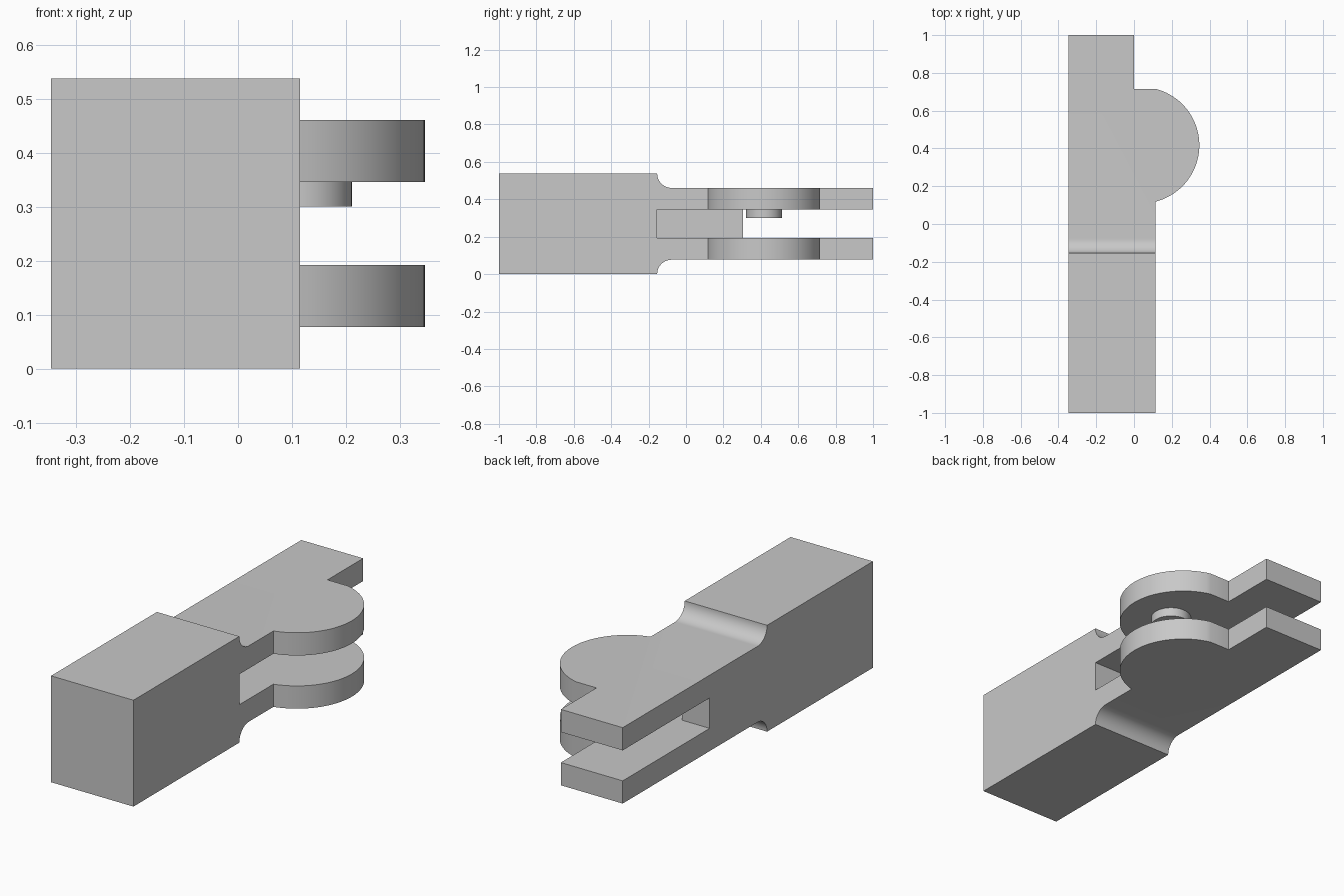
import bpy, bmesh, math
from mathutils import Vector

cube = bpy.data.objects.get("Cube")
if cube:
    bpy.data.objects.remove(cube, do_unlink=True)

grey = bpy.data.materials.new("plain grey")
grey.use_nodes = True
colour = (0.58, 0.58, 0.58, 1)
grey.diffuse_color = colour
grey.node_tree.nodes["Principled BSDF"].inputs["Base Color"].default_value = colour


def arc(cx, cy, r, start, end, steps):
    angles = [start + (end - start) * i / steps for i in range(steps + 1)]
    return [(cx + r * math.cos(a), cy + r * math.sin(a)) for a in angles]


def prism(name, points, offset):
    """Extrude a closed 3D outline along an offset."""
    bm = bmesh.new()
    face = bm.faces.new([bm.verts.new(p) for p in points])
    side = bmesh.ops.extrude_face_region(bm, geom=[face])["geom"]
    moved = [v for v in side if isinstance(v, bmesh.types.BMVert)]
    bmesh.ops.translate(bm, verts=moved, vec=Vector(offset))
    bmesh.ops.recalc_face_normals(bm, faces=bm.faces)
    mesh = bpy.data.meshes.new(name)
    bm.to_mesh(mesh)
    bm.free()
    mesh.materials.append(grey)
    obj = bpy.data.objects.new(name, mesh)
    bpy.context.collection.objects.link(obj)
    return obj


def activate(obj):
    bpy.ops.object.select_all(action='DESELECT')
    obj.select_set(True)
    bpy.context.view_layer.objects.active = obj


def boolean(obj, cutter, operation):
    cutter.hide_render = True
    mod = obj.modifiers.new(operation.lower(), 'BOOLEAN')
    mod.object, mod.operation, mod.solver = cutter, operation, 'EXACT'
    activate(obj)
    bpy.ops.object.modifier_apply(modifier=mod.name)
    bpy.data.objects.remove(cutter, do_unlink=True)


LEFT, RIGHT = -0.346, 0.115
HEIGHT, STEP = 0.538, 0.077
SHOULDER = -0.154
PIVOT_Y = 0.417

# Plan outline: straight bar with a rounded lobe and a notched tip
lobe_x, lobe_r = 0.038, 0.308
reach = math.acos((RIGHT - lobe_x) / lobe_r)
lobe = arc(lobe_x, PIVOT_Y, lobe_r, -reach, reach, 40)
plan = [(LEFT, -1), (RIGHT, -1)] + lobe + [(0, lobe[-1][1]), (0, 1), (LEFT, 1)]
body = prism("hinge_body", [(x, y, -0.1) for x, y in plan], (0, 0, 0.8))

# Side outline: thick handle stepping down through mirrored concave fillets
fillet = arc(SHOULDER + STEP, HEIGHT, STEP, math.pi, 1.5 * math.pi, 16)
upper = [(-1.1, HEIGHT)] + fillet + [(1.1, HEIGHT - STEP)]
outline = upper + [(y, HEIGHT - z) for y, z in reversed(upper)]
side = prism("side_cutter", [(-1, y, z) for y, z in outline], (2, 0, 0))
boolean(body, side, 'INTERSECT')

# Stepped slot between the two plates, leaving a spine along one edge
spine_x, spine_end = -0.192, 0.305
slot = [(1, SHOULDER), (spine_x, SHOULDER), (spine_x, spine_end),
        (-1, spine_end), (-1, 1.2), (1, 1.2)]
gap = prism("slot_cutter", [(x, y, 0.192) for x, y in slot], (0, 0, 0.154))
boolean(body, gap, 'DIFFERENCE')

# Short pivot stud under the upper plate
ring = arc(RIGHT, PIVOT_Y, 0.096, 0, 2 * math.pi, 40)[:-1]
stud = prism("pivot_stud", [(x, y, 0.3) for x, y in ring], (0, 0, 0.05))

for obj in (body, stud):
    activate(obj)
    bpy.ops.object.shade_smooth_by_angle(angle=math.radians(25))
